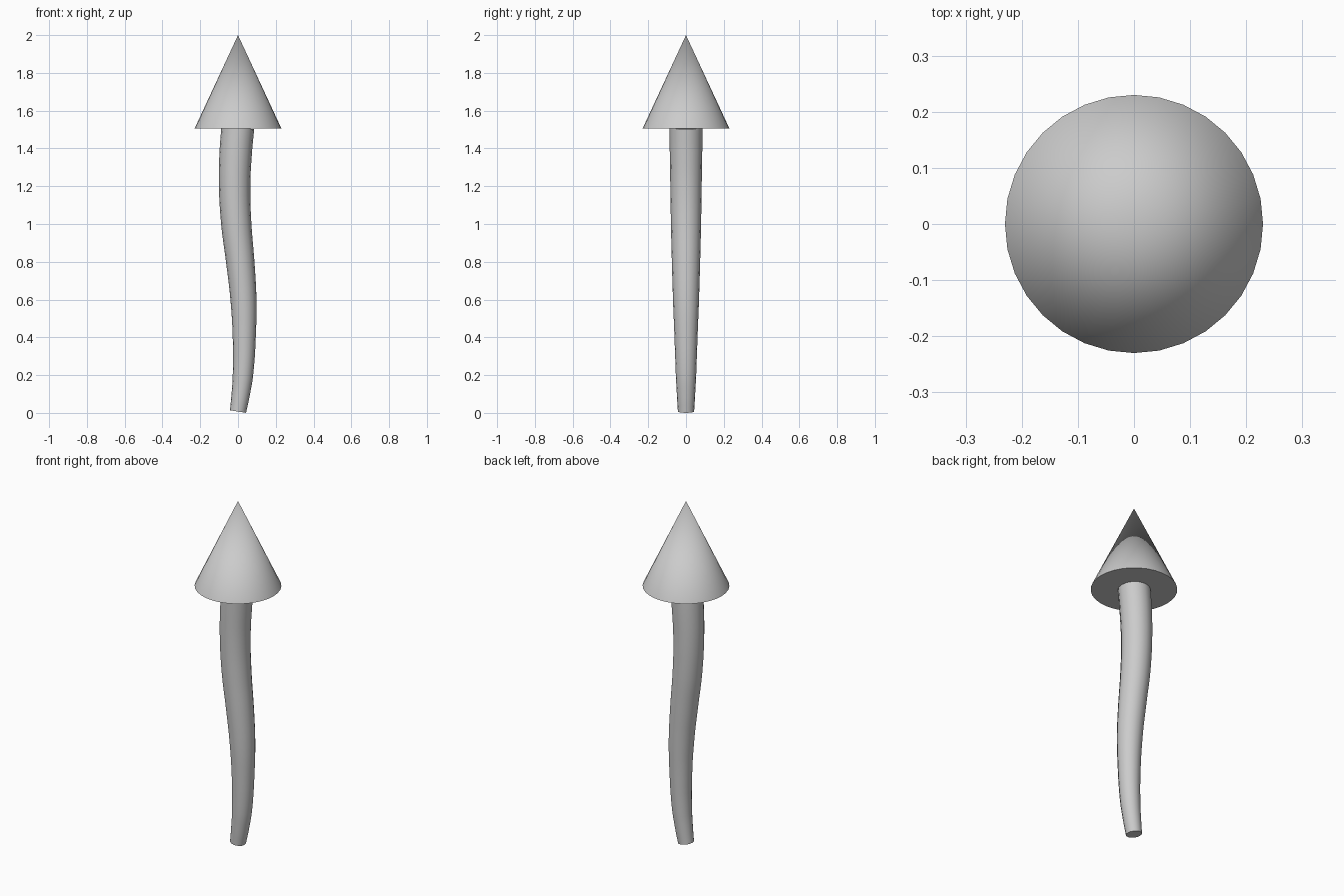
import bpy, math

if "Cube" in bpy.data.objects:
    bpy.data.objects.remove(bpy.data.objects["Cube"])

# Wavy tapered shaft: (x, z, radius) along the path
path = [(0.0, 0.007, 0.043), (0.013, 0.09, 0.048), (0.026, 0.2, 0.054),
        (0.033, 0.4, 0.061), (0.029, 0.6, 0.069), (0.012, 0.8, 0.075),
        (-0.009, 1.0, 0.080), (-0.018, 1.2, 0.083), (-0.012, 1.38, 0.086),
        (-0.001, 1.51, 0.087)]
curve = bpy.data.curves.new("shaft", 'CURVE')
curve.dimensions = '3D'
curve.bevel_depth = 1.0
curve.bevel_resolution = 6
curve.resolution_u = 4
curve.use_fill_caps = True
spline = curve.splines.new('BEZIER')
spline.bezier_points.add(len(path) - 1)
for p, (x, z, r) in zip(spline.bezier_points, path):
    p.co = (x, 0, z)
    p.radius = r
    p.handle_left_type = p.handle_right_type = 'AUTO'
shaft = bpy.data.objects.new("shaft", curve)
bpy.context.collection.objects.link(shaft)
bpy.ops.object.select_all(action='DESELECT')
shaft.select_set(True)
bpy.context.view_layer.objects.active = shaft
bpy.ops.object.convert(target='MESH')
bpy.ops.object.shade_smooth_by_angle(angle=math.radians(40))

# Conical arrow head with a flat underside
base, tip = 1.505, 2.0
bpy.ops.mesh.primitive_cone_add(vertices=32, radius1=0.23, radius2=0, depth=tip - base,
                                location=(0, 0, (base + tip) / 2))
bpy.context.object.name = "arrow_head"
bpy.ops.object.shade_smooth_by_angle(angle=math.radians(40))
